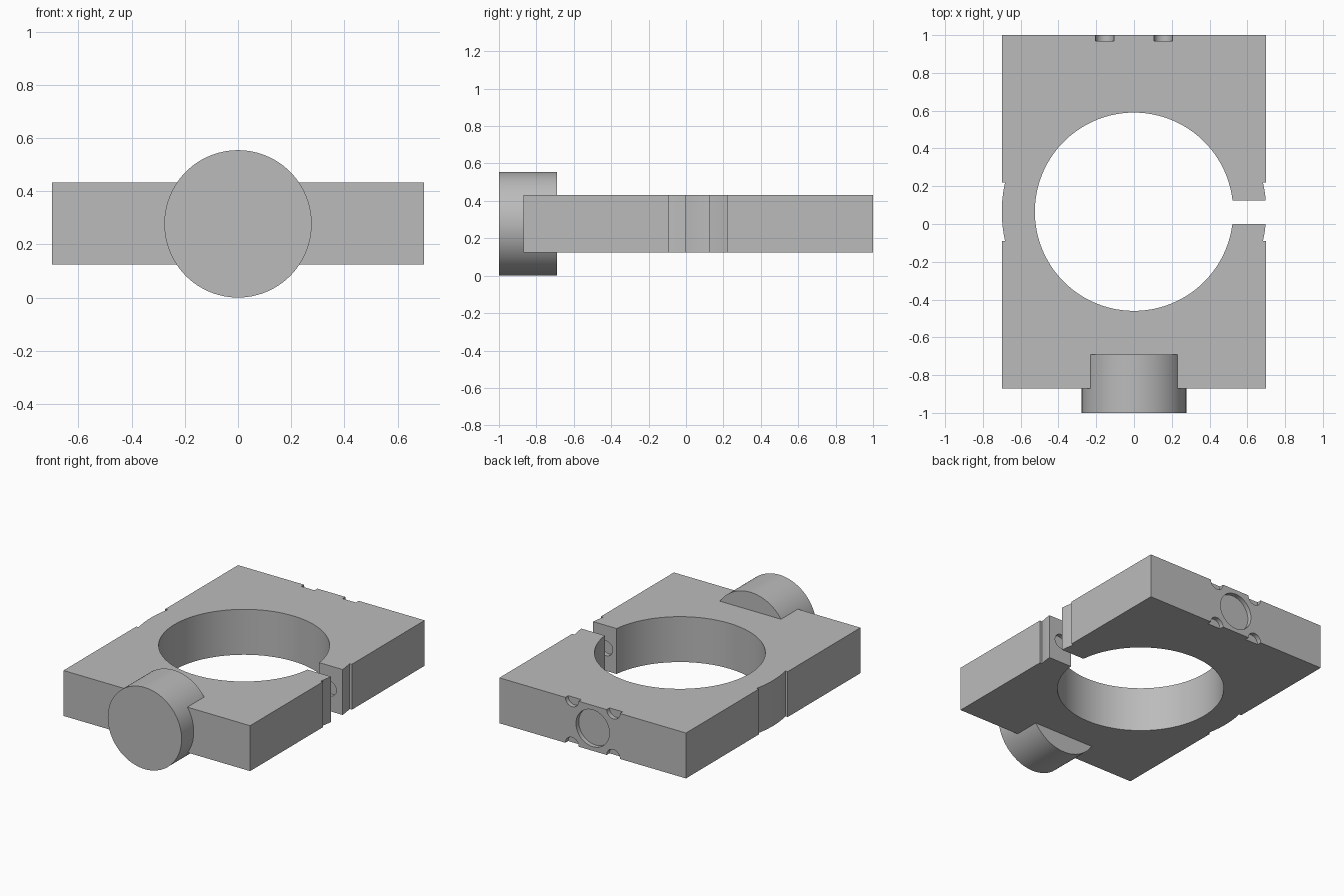
import bpy
import bmesh
from math import asin, cos, sin, pi
from mathutils import Matrix

if "Cube" in bpy.data.objects:
    bpy.data.objects.remove(bpy.data.objects["Cube"])

# Main dimensions
BOTTOM, TOP, MID = 0.124, 0.432, 0.277
HALF_W, FRONT, BACK = 0.70, -0.87, 1.0
CY, BORE = 0.065, 0.525
SLOT_LOW, SLOT_HIGH = 0.0, 0.125
NOTCH = 0.155
DEPTH = 0.03

grey = bpy.data.materials.new("plain grey")
grey.use_nodes = True
colour = (0.5, 0.5, 0.5, 1)
grey.diffuse_color = colour
grey.node_tree.nodes["Principled BSDF"].inputs["Base Color"].default_value = colour


def make_object(name, bm):
    bmesh.ops.recalc_face_normals(bm, faces=bm.faces)
    mesh = bpy.data.meshes.new(name)
    bm.to_mesh(mesh)
    bm.free()
    mesh.materials.append(grey)
    obj = bpy.data.objects.new(name, mesh)
    bpy.context.collection.objects.link(obj)
    return obj


def cylinder_y(name, x, z, radius, y0, y1, sides=48):
    """Cylinder lying along y between y0 and y1."""
    bm = bmesh.new()
    bmesh.ops.create_cone(bm, cap_ends=True, segments=sides, radius1=radius,
                          radius2=radius, depth=y1 - y0,
                          matrix=Matrix.Translation((x, (y0 + y1) / 2, z))
                          @ Matrix.Rotation(pi / 2, 4, "X"))
    return make_object(name, bm)


def arc(radius, a0, a1, steps):
    angles = [a0 + (a1 - a0) * i / steps for i in range(steps + 1)]
    return [(radius * cos(a), CY + radius * sin(a)) for a in angles]


def smooth(obj):
    bpy.ops.object.select_all(action="DESELECT")
    obj.select_set(True)
    bpy.context.view_layer.objects.active = obj
    bpy.ops.object.shade_smooth_by_angle(angle=pi / 6)


# Split clamp plate: bore, slot and rounded side notches in one outline
up, down = SLOT_HIGH - CY, SLOT_LOW - CY
n = asin(NOTCH / HALF_W)
outline = arc(BORE, asin(up / BORE), 2 * pi + asin(down / BORE), 96)
outline += arc(HALF_W, asin(down / HALF_W), -n, 4)
outline += [(HALF_W, CY - NOTCH), (HALF_W, FRONT), (-HALF_W, FRONT), (-HALF_W, CY - NOTCH)]
outline += arc(HALF_W, pi + n, pi - n, 10)
outline += [(-HALF_W, CY + NOTCH), (-HALF_W, BACK), (HALF_W, BACK), (HALF_W, CY + NOTCH)]
outline += arc(HALF_W, n, asin(up / HALF_W), 4)

bm = bmesh.new()
base = bm.faces.new([bm.verts.new((x, y, BOTTOM)) for x, y in outline])
extruded = bmesh.ops.extrude_face_region(bm, geom=[base], use_keep_orig=True)
moved = [v for v in extruded["geom"] if isinstance(v, bmesh.types.BMVert)]
bmesh.ops.translate(bm, verts=moved, vec=(0, 0, TOP - BOTTOM))
plate = make_object("clamp_plate", bm)

# Shallow round pockets: back face centre, back edges and slot faces
cutters = [cylinder_y("back_pocket_cutter", 0, MID, 0.125, BACK - DEPTH, BACK + 0.1)]
for x in (-NOTCH, NOTCH):
    for z in (BOTTOM, TOP):
        cutters.append(cylinder_y("edge_pocket_cutter", x, z, 0.05, BACK - DEPTH, BACK + 0.1, 32))
cutters.append(cylinder_y("slot_pocket_cutter", 0.6, MID, 0.05,
                          SLOT_LOW - DEPTH, SLOT_HIGH + DEPTH, 32))

bpy.context.view_layer.objects.active = plate
for cutter in cutters:
    cutter.hide_render = True
    mod = plate.modifiers.new("pocket", "BOOLEAN")
    mod.operation = "DIFFERENCE"
    mod.solver = "EXACT"
    mod.object = cutter
    bpy.ops.object.modifier_apply(modifier=mod.name)
    bpy.data.objects.remove(cutter)
smooth(plate)

# Round knob set into the front edge
knob = cylinder_y("front_knob", 0, MID, 0.277, -1.0, -0.69, 96)
smooth(knob)
